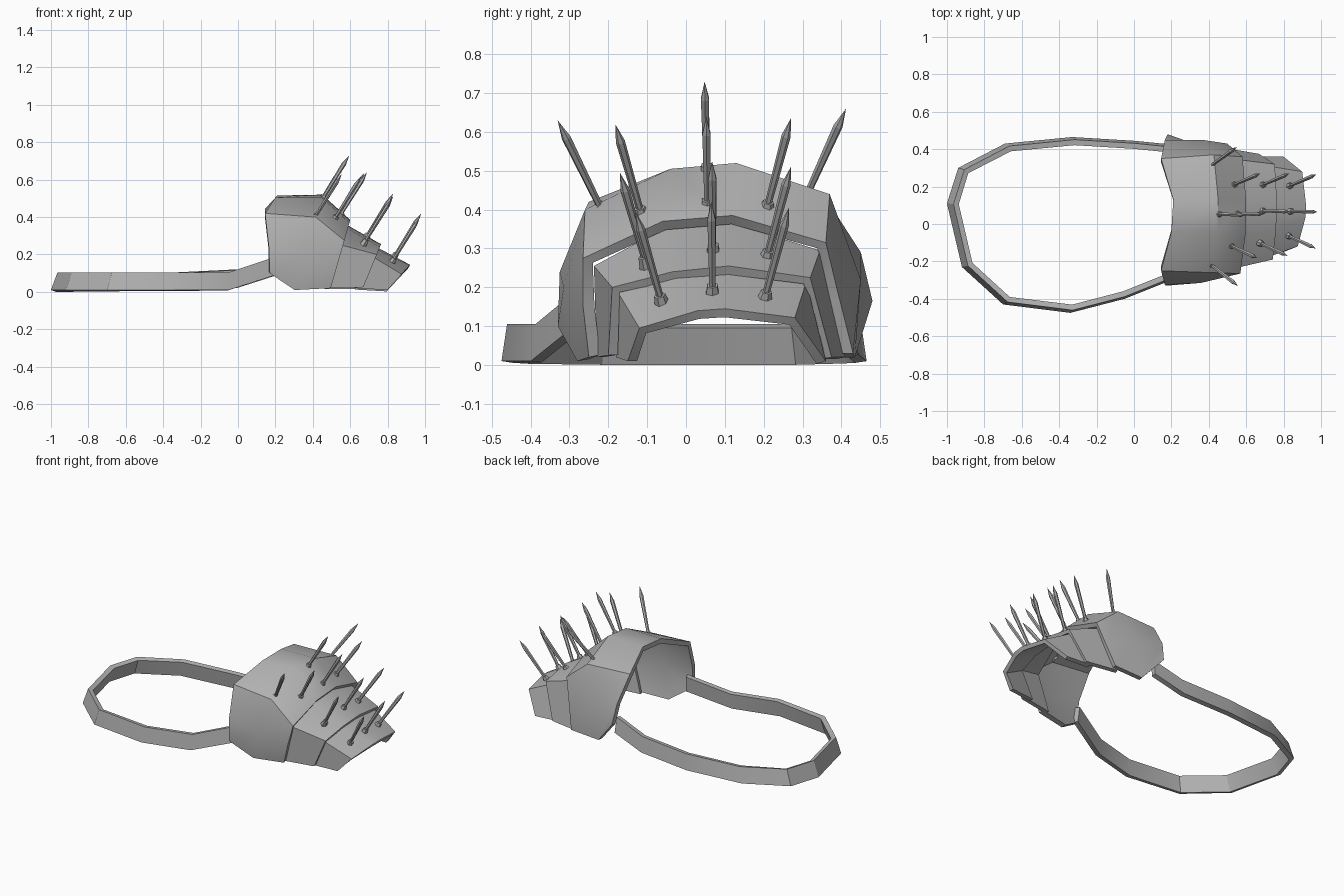
import bpy
import bmesh
from mathutils import Vector

cube = bpy.data.objects.get("Cube")
if cube:
    bpy.data.objects.remove(cube, do_unlink=True)

metal = bpy.data.materials.new("grey_metal")
metal.use_nodes = True
GREY = (0.45, 0.45, 0.45, 1)
metal.diffuse_color = GREY
metal.node_tree.nodes["Principled BSDF"].inputs["Base Color"].default_value = GREY


def finish(name, bm, thickness=0, angle=0.5):
    """Turn a bmesh into a named object, thicken it inward and shade it."""
    mesh = bpy.data.meshes.new(name)
    bm.to_mesh(mesh)
    bm.free()
    obj = bpy.data.objects.new(name, mesh)
    bpy.context.collection.objects.link(obj)
    mesh.materials.append(metal)
    bpy.ops.object.select_all(action='DESELECT')
    obj.select_set(True)
    bpy.context.view_layer.objects.active = obj
    if thickness:
        solid = obj.modifiers.new("thickness", 'SOLIDIFY')
        solid.thickness = thickness
        solid.offset = -1
        bpy.ops.object.modifier_apply(modifier=solid.name)
    bpy.ops.object.shade_smooth_by_angle(angle=angle)
    return obj


def loft(name, rings, thickness, closed=False, angle=0.5):
    """Skin a row of equally long point rings."""
    bm = bmesh.new()
    rows = [[bm.verts.new(p) for p in ring] for ring in rings]
    count = len(rows[0])
    for a, b in zip(rows, rows[1:]):
        for i in range(count if closed else count - 1):
            j = (i + 1) % count
            bm.faces.new((a[i], b[i], b[j], a[j]))
    return finish(name, bm, thickness, angle)


def arch(x_low, x_high, points):
    """Place an arch of (y, z) points, leaning in x from its foot to its crown."""
    top = max(z for y, z in points)
    return [(x_low + (x_high - x_low) * z / top, y, z) for y, z in points]


# Large shoulder plate: back rim, crown, front rim
back_rim = [(0.17, -0.33, 0.1), (0.165, -0.325, 0.24), (0.145, -0.25, 0.42),
            (0.2, -0.04, 0.505), (0.21, 0.13, 0.515), (0.145, 0.35, 0.445),
            (0.165, 0.45, 0.29), (0.18, 0.48, 0.165)]
crown = arch(0.3, 0.45, [(-0.28, 0.01), (-0.315, 0.2), (-0.26, 0.4), (-0.04, 0.505),
                         (0.13, 0.52), (0.37, 0.44), (0.45, 0.22), (0.435, 0.02)])
front_rim = arch(0.49, 0.6, [(-0.25, 0.02), (-0.265, 0.15), (-0.265, 0.275), (-0.06, 0.37),
                             (0.12, 0.385), (0.36, 0.315), (0.395, 0.17), (0.43, 0.03)])
loft("shoulder_plate", [back_rim, crown, front_rim], 0.03, angle=0.6)

# Two smaller overlapping plates
loft("middle_plate", [
    arch(0.46, 0.57, [(-0.23, 0.02), (-0.237, 0.255), (-0.06, 0.35),
                      (0.12, 0.365), (0.345, 0.295), (0.41, 0.02)]),
    arch(0.66, 0.765, [(-0.2, 0.025), (-0.19, 0.2), (-0.035, 0.24),
                       (0.11, 0.255), (0.32, 0.225), (0.375, 0.02)])], 0.025)
loft("end_plate", [
    arch(0.62, 0.73, [(-0.18, 0.02), (-0.18, 0.195), (-0.035, 0.235),
                      (0.11, 0.245), (0.31, 0.215), (0.36, 0.02)]),
    arch(0.79, 0.92, [(-0.15, 0.01), (-0.12, 0.095), (0.03, 0.14),
                      (0.1, 0.145), (0.28, 0.122), (0.36, 0.01)])], 0.025)

# Arm strap: a band that rises into the shoulder plate at both ends
path = [(0.2, 0.425), (0, 0.445), (-0.33, 0.465), (-0.69, 0.43), (-0.94, 0.3), (-1, 0.11),
        (-0.92, -0.23), (-0.7, -0.43), (-0.34, -0.475), (-0.05, -0.4), (0.2, -0.3)]
lower, upper = [], []
for x, y in path:
    rise = max(0, x + 0.05) * 0.32
    lower.append((x, y, 0.01 + rise))
    upper.append((x * 0.965, y * 0.97, 0.105 + rise))
loft("arm_strap", [upper, lower], 0.03)


# Spikes: six-sided nut, slender shaft and pointed tip
def spike(name, base, lean):
    axis = Vector((0.14, lean, 0.225))
    length = axis.length
    turn = axis.to_track_quat('Z', 'Y').to_matrix().to_4x4()
    turn.translation = Vector(base)
    bm = bmesh.new()
    sections = [(-0.025, 0.021, 0.021), (0.012, 0.021, 0.015), (length * 0.8, 0.009, 0.012),
                (length, 0.012, 0)]
    start = -0.025
    for end, r_low, r_high in sections:
        made = bmesh.ops.create_cone(bm, cap_ends=True, segments=6, radius1=r_low,
                                     radius2=r_high, depth=end - start)
        bmesh.ops.translate(bm, verts=made["verts"], vec=(0, 0, (start + end) / 2))
        start = end
    bm.transform(turn)
    finish(name, bm)


columns = {
    "left": (0.06, [(0.41, 0.31, 0.435), (0.535, 0.21, 0.41), (0.69, 0.21, 0.285),
                    (0.835, 0.205, 0.18)]),
    "centre": (-0.003, [(0.455, 0.053, 0.505), (0.55, 0.055, 0.415), (0.69, 0.07, 0.3),
                        (0.84, 0.068, 0.195)]),
    "right": (-0.065, [(0.415, -0.22, 0.405), (0.52, -0.117, 0.395), (0.68, -0.105, 0.27),
                       (0.83, -0.065, 0.17)])}
for side, (lean, bases) in columns.items():
    for i, base in enumerate(bases):
        # The outermost pair splays wider
        spike(f"{side}_spike_{i + 1}", base, lean * (1.7 if i == 0 else 1))
